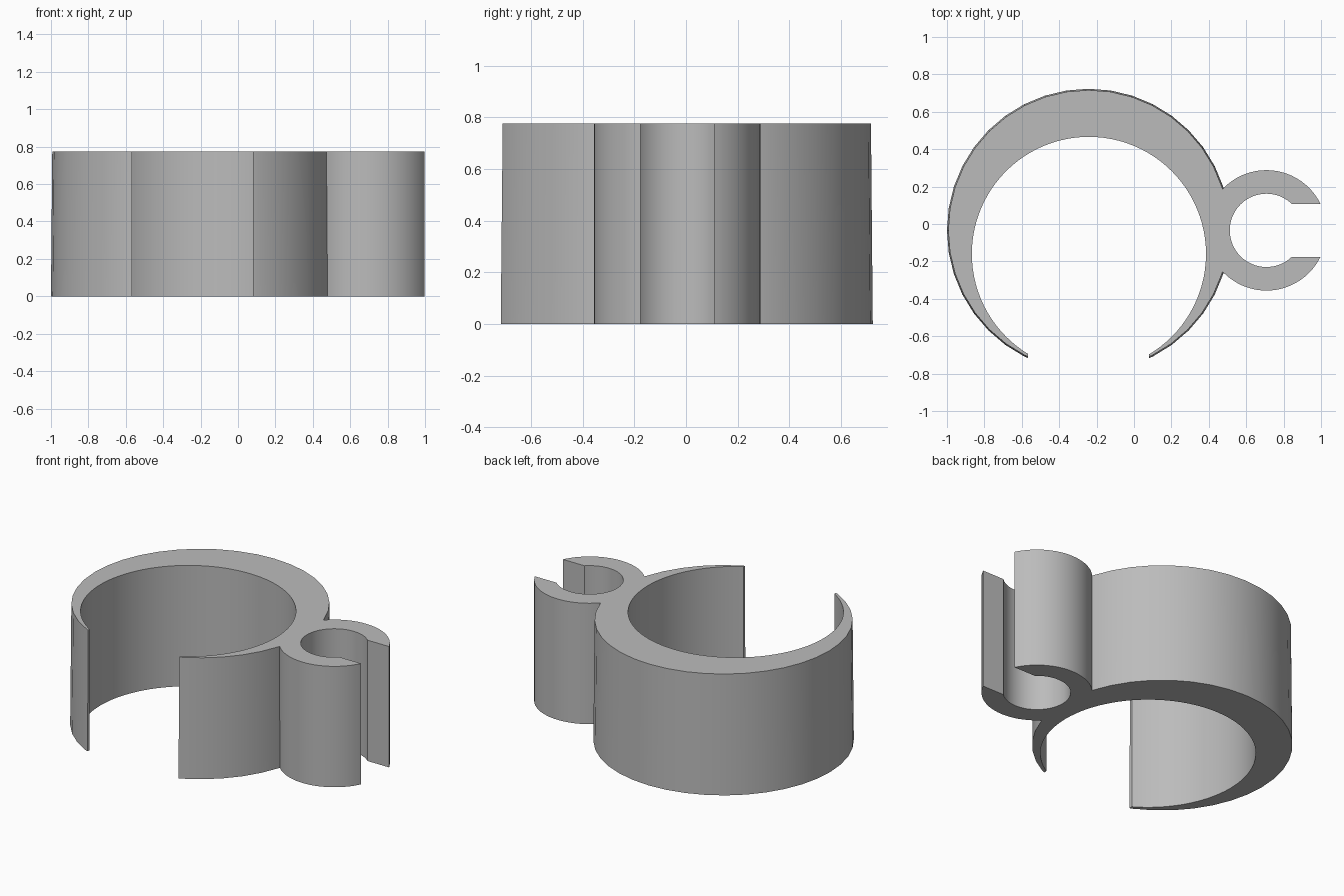
import bpy
import math

old = bpy.data.objects.get("Cube")
if old:
    bpy.data.objects.remove(old, do_unlink=True)

HEIGHT = 0.775
MID_Y = -0.034          # shared centre line of ring and clip
RING_X = -0.243
CLIP_X = 0.708

grey = bpy.data.materials.new("plain grey")
grey.use_nodes = True
colour = (0.5, 0.5, 0.5, 1)
grey.diffuse_color = colour
grey.node_tree.nodes["Principled BSDF"].inputs["Base Color"].default_value = colour


def drum(name, x, y, r_low, r_high, sides, height=HEIGHT):
    """Upright round solid centred on mid height, optionally tapered."""
    bpy.ops.mesh.primitive_cone_add(vertices=sides, radius1=r_low, radius2=r_high,
                                    depth=height, location=(x, y, HEIGHT / 2))
    ob = bpy.context.object
    ob.name = name
    return ob


def block(name, x0, x1, y0, y1):
    """Box cutter taller than the part."""
    bpy.ops.mesh.primitive_cube_add(size=1, location=((x0 + x1) / 2, (y0 + y1) / 2, HEIGHT / 2))
    ob = bpy.context.object
    ob.name = name
    ob.scale = (x1 - x0, y1 - y0, HEIGHT * 2)
    return ob


def combine(target, other, operation):
    """Apply a boolean and discard the helper."""
    mod = target.modifiers.new(operation.title(), 'BOOLEAN')
    mod.operation = operation
    mod.solver = 'EXACT'
    mod.object = other
    bpy.context.view_layer.objects.active = target
    bpy.ops.object.modifier_apply(modifier=mod.name)
    bpy.data.objects.remove(other, do_unlink=True)


# Slightly tapered outer ring joined to the small side clip
body = drum("clip_ring", RING_X, MID_Y, 0.757, 0.750, 40)
combine(body, drum("side_clip", CLIP_X, MID_Y, 0.322, 0.322, 72), 'UNION')

# Off-centre bore leaves the ring thick at the back and thin at the front
combine(body, drum("ring_bore", RING_X + 0.002, -0.16, 0.626, 0.626, 96, HEIGHT * 2), 'DIFFERENCE')
combine(body, drum("clip_bore", CLIP_X, MID_Y, 0.196, 0.196, 64, HEIGHT * 2), 'DIFFERENCE')

# Front opening of the ring and side mouth of the clip
combine(body, block("ring_opening", RING_X - 0.323, RING_X + 0.323, -1.2, -0.4), 'DIFFERENCE')
combine(body, block("clip_mouth", CLIP_X, 1.3, MID_Y - 0.142, MID_Y + 0.142), 'DIFFERENCE')

body.data.materials.clear()
body.data.materials.append(grey)
bpy.ops.object.select_all(action='DESELECT')
body.select_set(True)
bpy.context.view_layer.objects.active = body
bpy.ops.object.shade_smooth_by_angle(angle=math.radians(25))
